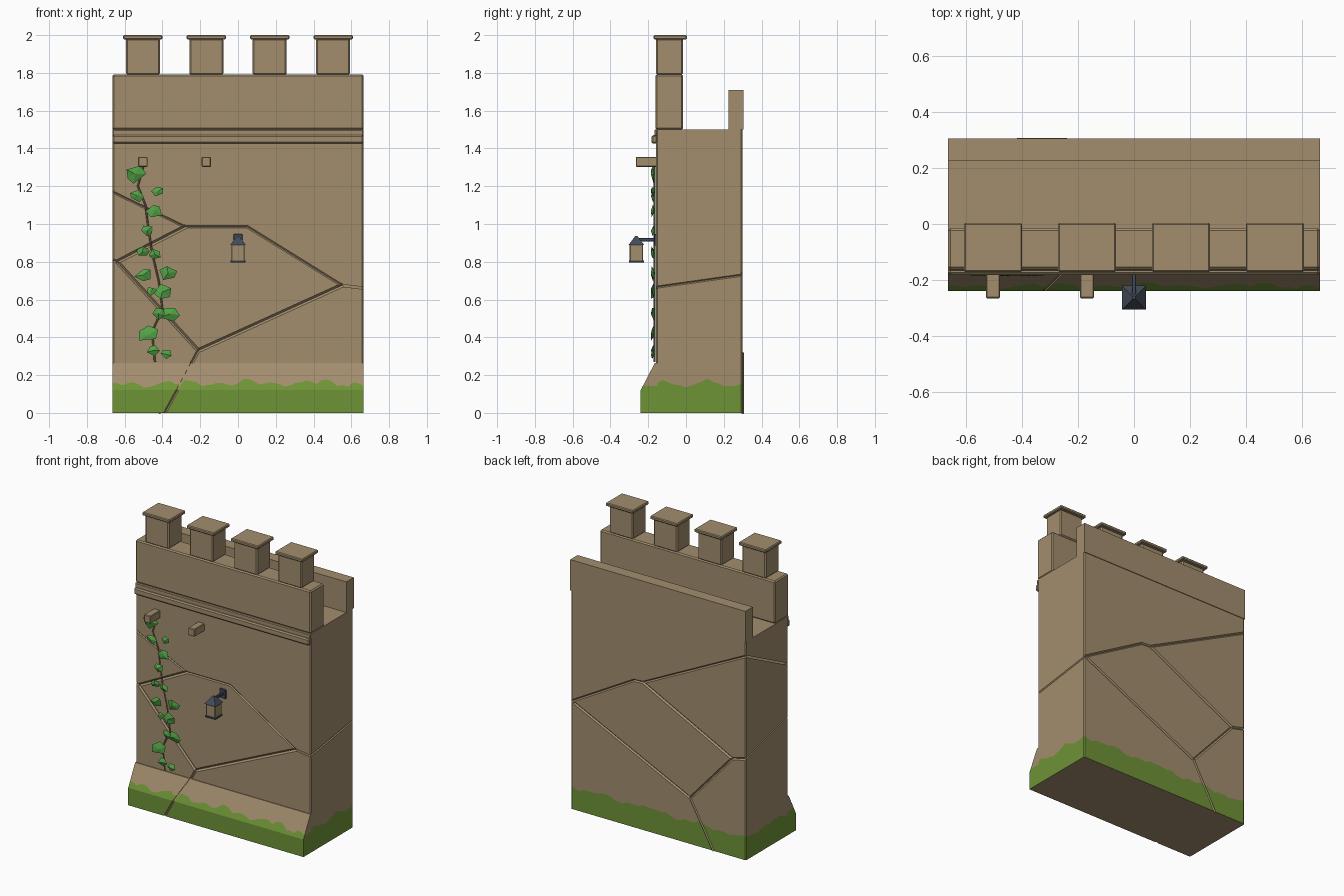
import bpy, bmesh, math, random
from mathutils import Vector, Matrix

if "Cube" in bpy.data.objects:
    bpy.data.objects.remove(bpy.data.objects["Cube"])

random.seed(4)


def material(name, rgb):
    m = bpy.data.materials.new(name)
    m.diffuse_color = (*rgb, 1)
    m.use_nodes = True
    m.node_tree.nodes["Principled BSDF"].inputs["Base Color"].default_value = m.diffuse_color
    return m


STONE = material("sandstone", (.365, .27, .155))
MOSS = material("moss green", (.155, .295, .037))
LEAF = material("leaf green", (.085, .36, .06))
IRON = material("dark iron", (.055, .072, .1))
STEM = material("vine stem", (.25, .18, .10))
X = .665


def finish(name, bm, *mats):
    bmesh.ops.recalc_face_normals(bm, faces=bm.faces)
    me = bpy.data.meshes.new(name)
    bm.to_mesh(me)
    bm.free()
    for m in mats:
        me.materials.append(m)
    ob = bpy.data.objects.new(name, me)
    bpy.context.collection.objects.link(ob)
    return ob


def box(name, x, y, z, mat=STONE, bevel=.008):
    """Box from (min, max) pairs, with chamfered edges."""
    bm = bmesh.new()
    bmesh.ops.create_cube(bm, size=1)
    for v in bm.verts:
        v.co = [p[0] + (c + .5) * (p[1] - p[0]) for p, c in zip((x, y, z), v.co)]
    if bevel:
        bmesh.ops.bevel(bm, geom=bm.edges[:], offset=bevel, segments=1, affect='EDGES')
    return finish(name, bm, mat)


def moss_height(x, y):
    return (.156 + .010 * math.sin(17 * x + 23 * y) + .008 * math.sin(43 * x + 31 * y + 1)
            + random.uniform(-.008, .008))


def carve(ob, lines):
    """Cut V-shaped joints along 3D segments (p, q, radius)."""
    cutters = []
    for p, q, r in lines:
        p, q = Vector(p), Vector(q)
        d = q - p
        mat = Matrix.Translation((p + q) / 2) @ d.to_track_quat('Z', 'Y').to_matrix().to_4x4()
        bm = bmesh.new()
        bmesh.ops.create_cone(bm, segments=4, radius1=r, radius2=r, cap_ends=True,
                              depth=d.length + r, matrix=mat)
        c = finish("joint_cutter", bm, STONE)
        c.hide_render = True
        cutters.append(c)
        mod = ob.modifiers.new("joint", 'BOOLEAN')
        mod.operation, mod.solver, mod.object = 'DIFFERENCE', 'EXACT', c
    deps = bpy.context.evaluated_depsgraph_get()
    me = bpy.data.meshes.new_from_object(ob.evaluated_get(deps))
    ob.modifiers.clear()
    ob.data = me
    for c in cutters:
        bpy.data.objects.remove(c)


# Wall body: perimeter loft with an uneven moss line
corners = [(-X + .008, -.16), (X - .008, -.16), (X, -.152), (X, .292),
           (X - .008, .30), (-X + .008, .30), (-X, .292), (-X, -.152)]
ring = []
for a, b in zip(corners, corners[1:] + corners[:1]):
    a, b = Vector(a), Vector(b)
    n = max(1, round((b - a).length / .03))
    ring += [a.lerp(b, i / n) for i in range(n)]
bm = bmesh.new()
rows = [[bm.verts.new((p.x, p.y, 0)) for p in ring],
        [bm.verts.new((p.x, p.y, moss_height(p.x, p.y))) for p in ring],
        [bm.verts.new((p.x, p.y, 1.5)) for p in ring]]
N = len(ring)
for r in range(2):
    for i in range(N):
        j = (i + 1) % N
        f = bm.faces.new((rows[r][i], rows[r][j], rows[r + 1][j], rows[r + 1][i]))
        f.material_index = 1 - r
bm.faces.new(rows[0])
bm.faces.new(rows[2])
wall = finish("wall_body", bm, STONE, MOSS)

# Joints between the large stones: front, back, both sides
F, B = -.16, .30
front = [(-.28, .985, .05, .985, .007), (.05, .985, .55, .675, .007), (.55, .675, -.21, .33, .011),
         (-.21, .33, -.64, .80, .010), (-.64, .80, -.28, .985, .011), (-.28, .985, -X, 1.17, .006),
         (.55, .675, X, .66, .006), (-.64, .80, -X, .81, .008), (-.21, .33, -.30, .16, .008)]
back = [(X, .735, .185, 1.008, .008), (.185, 1.008, .116, 1.012, .008), (.116, 1.012, -X, 1.40, .008),
        (.116, 1.012, -.56, .67, .010), (-.56, .67, -X, .695, .009), (-.56, .67, -.242, .315, .009),
        (-.242, .315, .635, .73, .009), (-.242, .315, -.417, 0, .007)]
lines = [((a, F, b), (c, F, d), r) for a, b, c, d, r in front]
lines += [((a, B, b), (c, B, d), r) for a, b, c, d, r in back]
lines += [((X, F, .665), (X, B, .73), .006), ((-X, F, 1.17), (-X, B, 1.40), .006),
          ((-X, F, .81), (-X, B, .695), .006)]
carve(wall, lines)

# Sloped plinth along the front foot
bm = bmesh.new()
secs = []
n = 48
for i in range(n + 1):
    x = -X + 2 * X * i / n
    h = moss_height(x, -.24)
    t = (h - .12) / .145
    prof = [(-.24, 0), (-.24, .12), (-.24 + .075 * t, h), (-.165, .265), (-.15, .265), (-.15, h), (-.15, 0)]
    secs.append([bm.verts.new((x, y, z)) for y, z in prof])
for a, b in zip(secs, secs[1:]):
    for k in range(7):
        m = (k + 1) % 7
        f = bm.faces.new((a[k], a[m], b[m], b[k]))
        f.material_index = 1 if k in (0, 1, 5) else 0
for s in (secs[0], secs[-1]):
    bm.faces.new([s[k] for k in (0, 1, 2, 5, 6)]).material_index = 1
    bm.faces.new(s[2:6])
plinth = finish("plinth", bm, STONE, MOSS)
carve(plinth, [((-.387, -.24, 0), (-.322, -.24, .12), .007),
               ((-.322, -.24, .12), (-.245, -.165, .265), .007)])

# String course, parapets
box("string_course", (-X, X), (-.182, -.15), (1.425, 1.47))
box("string_course_upper", (-X, X), (-.168, -.15), (1.465, 1.5), bevel=.005)
box("front_parapet", (-X, X), (-.162, -.015), (1.5, 1.792))
box("back_parapet", (-X, X), (.225, .305), (1.499, 1.71), bevel=0)

# Merlons with caps
for i, cx in enumerate((-.504, -.168, .168, .504)):
    box(f"merlon_{i}", (cx - .09, cx + .09), (-.16, -.015), (1.79, 1.982))
    box(f"merlon_cap_{i}", (cx - .104, cx + .104), (-.172, .004), (1.978, 2.0), bevel=.005)

# Projecting beam ends
for i, cx in enumerate((-.504, -.168)):
    box(f"beam_end_{i}", (cx - .025, cx + .025), (-.266, -.15), (1.303, 1.355), bevel=.004)

# Lantern on its bracket
LY = -.263
box("lantern_body", (-.035, .035), (LY - .035, LY + .035), (.805, .892), bevel=.003)
box("lantern_base", (-.04, .04), (LY - .04, LY + .04), (.796, .808), IRON, .002)
bm = bmesh.new()
bmesh.ops.create_cone(bm, segments=4, radius1=.06, radius2=.008, depth=.048, cap_ends=True,
                      matrix=Matrix.Translation((0, LY, .912)) @ Matrix.Rotation(math.pi / 4, 4, 'Z'))
finish("lantern_roof", bm, IRON)
box("lantern_arm", (-.008, .008), (LY, -.155), (.908, .926), IRON, .002)
box("lantern_plate", (-.023, .023), (-.17, -.155), (.885, .947), IRON, .002)

# Vine stem
path = [(-.50, 1.31), (-.53, 1.2), (-.49, 1.1), (-.475, .98), (-.455, .85),
        (-.42, .7), (-.40, .55), (-.455, .43), (-.44, .27)]
cu = bpy.data.curves.new("vine_stem", 'CURVE')
cu.dimensions = '3D'
cu.bevel_depth, cu.bevel_resolution = .005, 0
sp = cu.splines.new('POLY')
sp.points.add(len(path) - 1)
for pt, (x, z) in zip(sp.points, path):
    pt.co = (x, -.166, z, 1)
cu.materials.append(STEM)
bpy.context.collection.objects.link(bpy.data.objects.new("vine_stem", cu))

# Vine leaves: angular, slightly peaked fans
leaves = [(-.545, 1.265, .11), (-.535, 1.15, .075), (-.425, 1.17, .06), (-.44, 1.07, .08), (-.48, .965, .065),
          (-.505, .855, .065), (-.44, .84, .065), (-.50, .73, .085), (-.37, .74, .09), (-.40, .64, .1),
          (-.46, .645, .05), (-.36, .525, .1), (-.42, .525, .07), (-.475, .415, .105), (-.45, .33, .06),
          (-.38, .31, .055)]
bm = bmesh.new()
for x, z, s in leaves:
    rot = random.uniform(0, 6.28)
    rim = []
    for k in range(5):
        a = rot + k * 2 * math.pi / 5 + random.uniform(-.3, .3)
        r = s * random.uniform(.45, .62)
        rim.append(bm.verts.new((x + r * math.cos(a), random.uniform(-.185, -.168), z + .8 * r * math.sin(a))))
    tip = bm.verts.new((x, -.186, z))
    base = bm.verts.new((x, -.164, z))
    for k in range(5):
        bm.faces.new((tip, rim[k], rim[(k + 1) % 5]))
        bm.faces.new((base, rim[(k + 1) % 5], rim[k]))
finish("vine_leaves", bm, LEAF)
